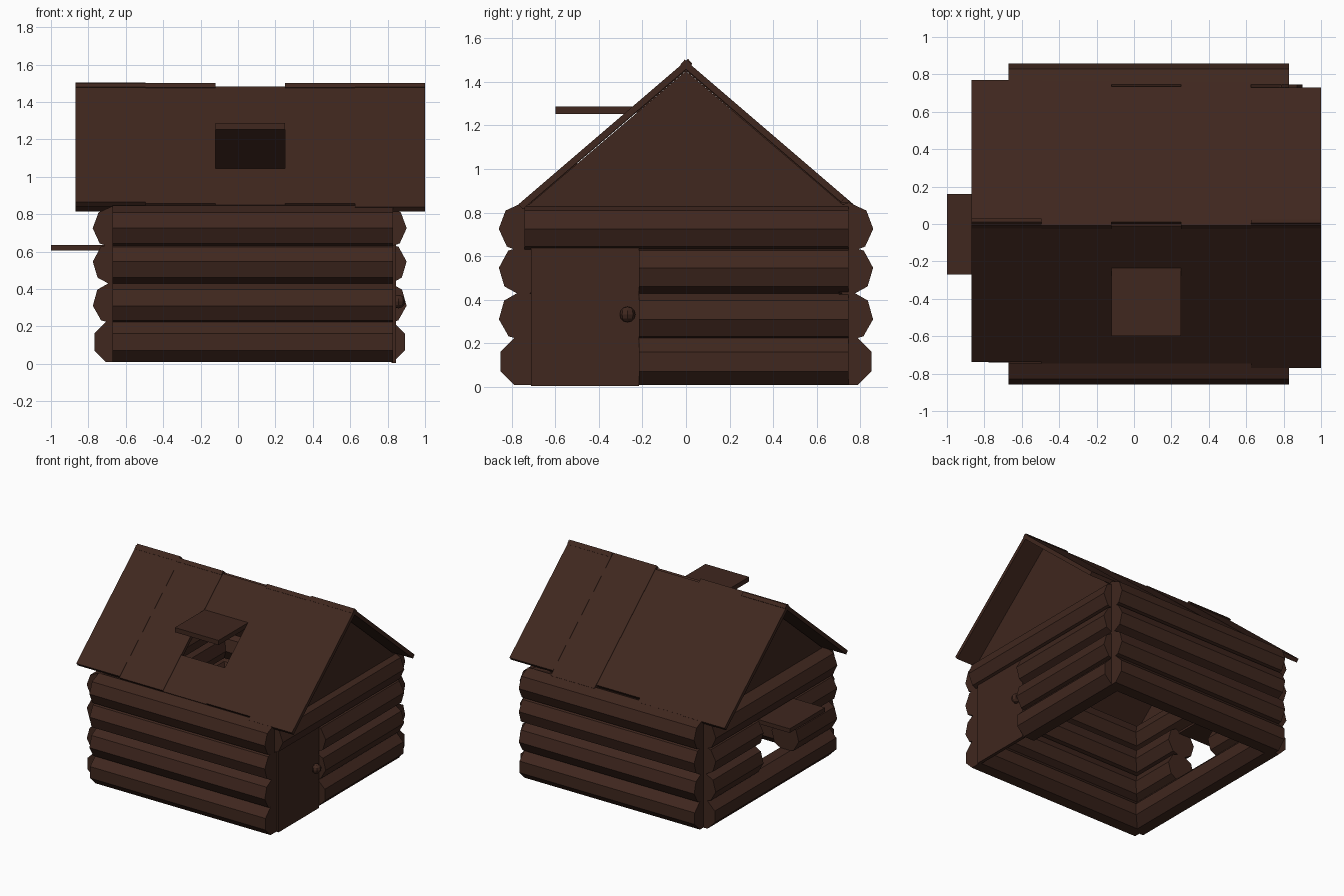
import bpy, bmesh
from math import sin, cos, radians
from mathutils import Vector

if "Cube" in bpy.data.objects:
    bpy.data.objects.remove(bpy.data.objects["Cube"])

wood = bpy.data.materials.new("dark_wood")
wood.diffuse_color = (0.05, 0.02, 0.013, 1)
wood.use_nodes = True
wood.node_tree.nodes["Principled BSDF"].inputs["Base Color"].default_value = wood.diffuse_color


def finish(bm, name):
    bmesh.ops.recalc_face_normals(bm, faces=bm.faces)
    me = bpy.data.meshes.new(name)
    bm.to_mesh(me)
    bm.free()
    me.materials.append(wood)
    ob = bpy.data.objects.new(name, me)
    bpy.context.collection.objects.link(ob)
    return ob


def prism(name, pts, vec):
    """Extrude a flat polygon along a vector."""
    bm = bmesh.new()
    a = [bm.verts.new(Vector(p)) for p in pts]
    b = [bm.verts.new(Vector(p) + Vector(vec)) for p in pts]
    n = len(pts)
    bm.faces.new(a)
    bm.faces.new(b[::-1])
    for i in range(n):
        bm.faces.new((a[i], b[i], b[(i + 1) % n], a[(i + 1) % n]))
    return finish(bm, name)


def box(name, x0, x1, y0, y1, z0, z1):
    pts = [(x0, y0, z0), (x1, y0, z0), (x1, y1, z0), (x0, y1, z0)]
    return prism(name, pts, (0, 0, z1 - z0))


def log(name, axis, centre, out, z, turn, start, end):
    """Eight-sided log; 'out' is the sign of the outward direction."""
    pts = []
    for i in range(8):
        a = radians(turn + 45 * i)
        o, h = centre + out * 0.117 * cos(a), z + 0.117 * sin(a)
        pts.append((start, o, h) if axis == "x" else (o, start, h))
    d = end - start
    prism(name, pts, (d, 0, 0) if axis == "x" else (0, d, 0))


# Log walls: front and back whole, right cut for the door, left cut for the window
for i, (z, turn) in enumerate([(0.117, 22.5), (0.325, -7), (0.535, 6), (0.73, -2)]):
    log(f"front_log_{i}", "x", -0.742, -1, z, turn, -0.67, 0.83)
    log(f"back_log_{i}", "x", 0.742, 1, z, turn, -0.67, 0.83)
    log(f"right_log_{i}", "y", 0.785, 1, z, turn, -0.215 if i < 3 else -0.74, 0.745)
    if i in (1, 2):
        log(f"left_log_front_{i}", "y", -0.66, -1, z, turn, -0.74, -0.27)
        log(f"left_log_back_{i}", "y", -0.66, -1, z, turn, 0.16, 0.745)
    else:
        log(f"left_log_{i}", "y", -0.66, -1, z, turn, -0.74, 0.745)

# Door with a knob on both faces
box("door", 0.82, 0.845, -0.71, -0.215, 0.005, 0.645)
for side, x in (("outer", 0.858), ("inner", 0.807)):
    bm = bmesh.new()
    bmesh.ops.create_uvsphere(bm, u_segments=8, v_segments=6, radius=0.036)
    bmesh.ops.translate(bm, verts=bm.verts, vec=(x, -0.268, 0.333))
    finish(bm, f"door_knob_{side}")

# Gable triangles
for name, x in (("right_gable", 0.80), ("left_gable", -0.67)):
    prism(name, [(x, -0.745, 0.815), (x, 0.745, 0.815), (x, 0, 1.45)], (0.03, 0, 0))

# Roof planks, slightly uneven, with a gap for the roof hatch
SLOPE = radians(40.6)


def plank(name, index, side, s0, s1, lift=0.0):
    x0 = -0.868 + 0.3735 * index
    pts = []
    for s, t in ((s0, 0), (s1, 0), (s1, 0.03), (s0, 0.03)):
        t += lift
        pts.append((x0, side * (s * cos(SLOPE) + t * sin(SLOPE)),
                    1.455 - s * sin(SLOPE) + t * cos(SLOPE)))
    prism(name, pts, (0.3735, 0, 0))


front = [(-0.04, 0.945, 0.002), (-0.01, 0.955, 0), None, (-0.012, 0.955, 0), (-0.035, 0.985, 0.002)]
back = [(-0.035, 0.985, 0.002), (-0.035, 0.98, 0), (-0.008, 0.945, -0.003),
        (-0.035, 0.975, 0), (-0.035, 0.935, 0.002)]
for i in range(5):
    plank(f"back_roof_plank_{i}", i, 1, *back[i])
    if front[i]:
        plank(f"front_roof_plank_{i}", i, -1, *front[i])
plank("front_roof_plank_above_hatch", 2, -1, -0.01, 0.30, -0.003)
plank("front_roof_plank_below_hatch", 2, -1, 0.66, 0.96, -0.003)

# Hatch and window shutter, both propped open level
box("roof_hatch", -0.121, 0.2525, -0.598, -0.235, 1.252, 1.288)
box("window_shutter", -1.0, -0.64, -0.27, 0.16, 0.605, 0.637)
